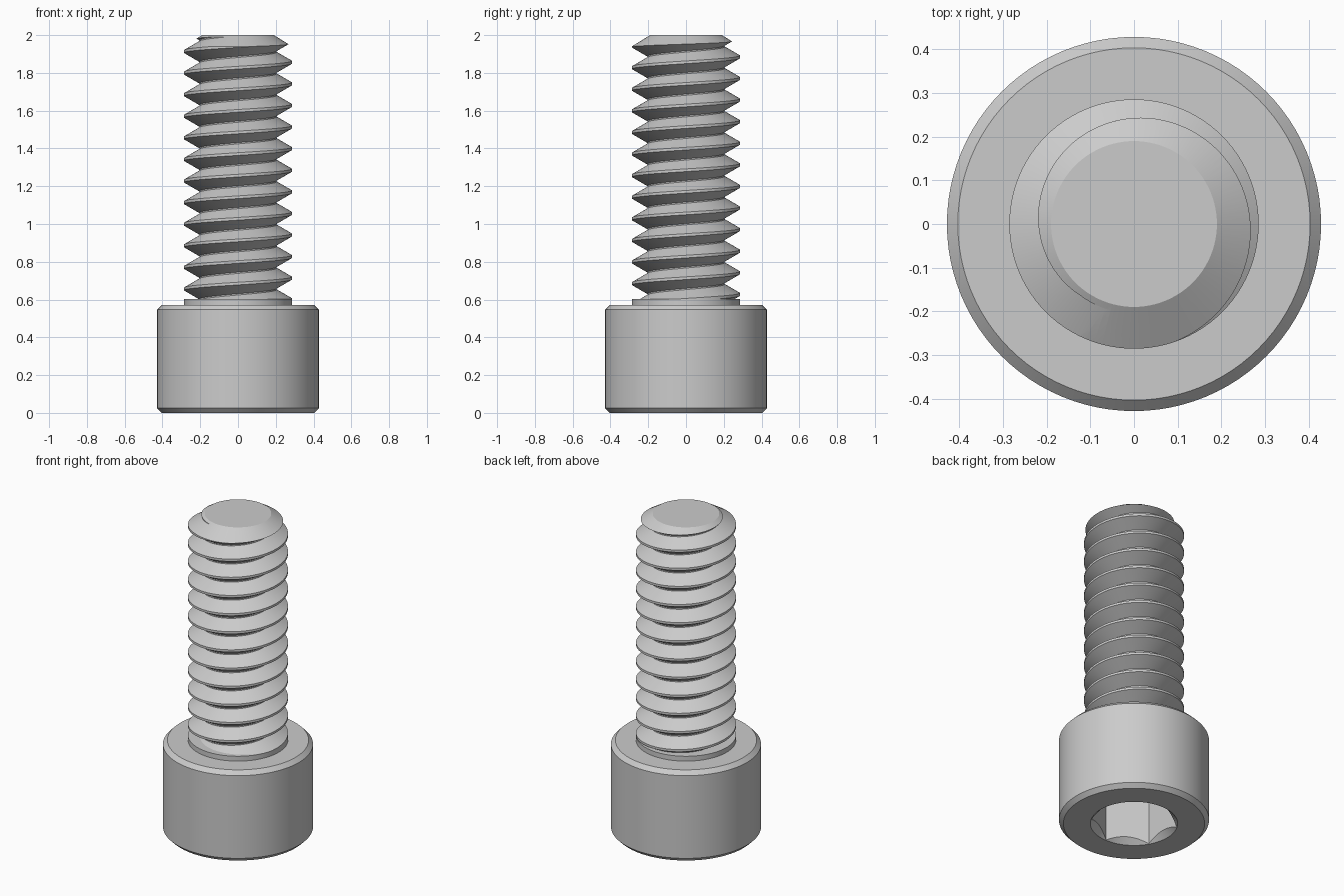
import bpy, bmesh, math

cube = bpy.data.objects.get("Cube")
if cube:
    bpy.data.objects.remove(cube, do_unlink=True)

SIDES = 96
MAJOR, MINOR, PITCH = 0.2857, 0.205, 0.1143   # thread radii and pitch
HEAD_R, HEAD_H, BEVEL = 0.4286, 0.5714, 0.025

steel = bpy.data.materials.new("grey steel")
steel.use_nodes = True
steel.diffuse_color = (0.6, 0.6, 0.6, 1)
steel.node_tree.nodes["Principled BSDF"].inputs["Base Color"].default_value = (0.6, 0.6, 0.6, 1)


def make_object(name, bm):
    bmesh.ops.recalc_face_normals(bm, faces=bm.faces)
    mesh = bpy.data.meshes.new(name)
    bm.to_mesh(mesh)
    bm.free()
    mesh.materials.append(steel)
    obj = bpy.data.objects.new(name, mesh)
    bpy.context.collection.objects.link(obj)
    return obj


def lathe(name, profile, sides=SIDES, start=0.0):
    """Closed solid of revolution from (radius, height) points."""
    bm = bmesh.new()
    rings = []
    for r, z in profile:
        angles = [start + math.tau * i / sides for i in range(sides)]
        rings.append([bm.verts.new((r * math.cos(a), r * math.sin(a), z)) for a in angles])
    for low, high in zip(rings, rings[1:]):
        for i in range(sides):
            j = (i + 1) % sides
            bm.faces.new((low[i], low[j], high[j], high[i]))
    bm.faces.new(rings[0][::-1])
    bm.faces.new(rings[-1])
    return make_object(name, bm)


def boolean(obj, cutter, operation):
    """Apply a boolean and remove the helper."""
    cutter.hide_render = True
    mod = obj.modifiers.new("cut", 'BOOLEAN')
    mod.operation, mod.solver, mod.object = operation, 'EXACT', cutter
    bpy.context.view_layer.objects.active = obj
    bpy.ops.object.modifier_apply(modifier=mod.name)
    bpy.data.objects.remove(cutter, do_unlink=True)


def threaded_rod(name, turns=17, crest_z=0.456):
    """Helical ridge, each column one pitch higher after a full turn."""
    bm = bmesh.new()
    flat = PITCH / 16
    foot = flat + (MAJOR - MINOR) * math.tan(math.radians(30))
    ridge = [(MINOR, -foot), (MAJOR, -flat), (MAJOR, flat), (MINOR, foot)]
    columns = []
    for j in range(SIDES):
        a = math.tau * j / SIDES - math.pi / 2
        base = crest_z + PITCH * j / SIDES
        columns.append([bm.verts.new((r * math.cos(a), r * math.sin(a), base + k * PITCH + dz))
                        for k in range(turns) for r, dz in ridge])
    for j in range(SIDES):
        here = columns[j]
        there = columns[j + 1] if j + 1 < SIDES else columns[0][len(ridge):]
        for i in range(len(there) - 1):
            bm.faces.new((here[i], there[i], there[i + 1], here[i + 1]))
    # Last column reaches past the shifted first one: its top stays open and is capped below
    middle = crest_z + turns * PITCH / 2
    for z, side in ((crest_z, -1), (crest_z + turns * PITCH, 1)):
        hub = bm.verts.new((0, 0, z))
        for e in [e for e in bm.edges if len(e.link_faces) == 1 and hub not in e.verts]:
            if all((v.co.z - middle) * side > 0 and v.co.xy.length > MINOR / 2 for v in e.verts):
                bm.faces.new((e.verts[0], e.verts[1], hub))
    return make_object(name, bm)


# Cap head with chamfered rims
head = lathe("socket_head", [(HEAD_R - BEVEL, 0), (HEAD_R, BEVEL),
                             (HEAD_R, HEAD_H - BEVEL), (HEAD_R - BEVEL, HEAD_H)])

# Hexagonal socket with a countersunk mouth
hex_r = 0.2474
boolean(head, lathe("hex_cutter", [(hex_r, -0.1), (hex_r, 0.275)], 6, math.pi / 2), 'DIFFERENCE')
boolean(head, lathe("mouth_cutter", [(hex_r + 0.022, -0.02), (hex_r - 0.098, 0.1)]), 'DIFFERENCE')

# Plain collar under the head
collar = lathe("collar", [(MAJOR, HEAD_H - 0.03), (MAJOR, 0.602)])

# Threaded shank trimmed to a conical tip
shank = threaded_rod("threaded_shank")
boolean(shank, lathe("tip_envelope", [(0.3, 0.56), (0.3, 1.932), (0.19, 2.0)]), 'INTERSECT')

for obj in (head, collar, shank):
    bpy.ops.object.select_all(action='DESELECT')
    obj.select_set(True)
    bpy.context.view_layer.objects.active = obj
    bpy.ops.object.shade_smooth_by_angle(angle=math.radians(25))
